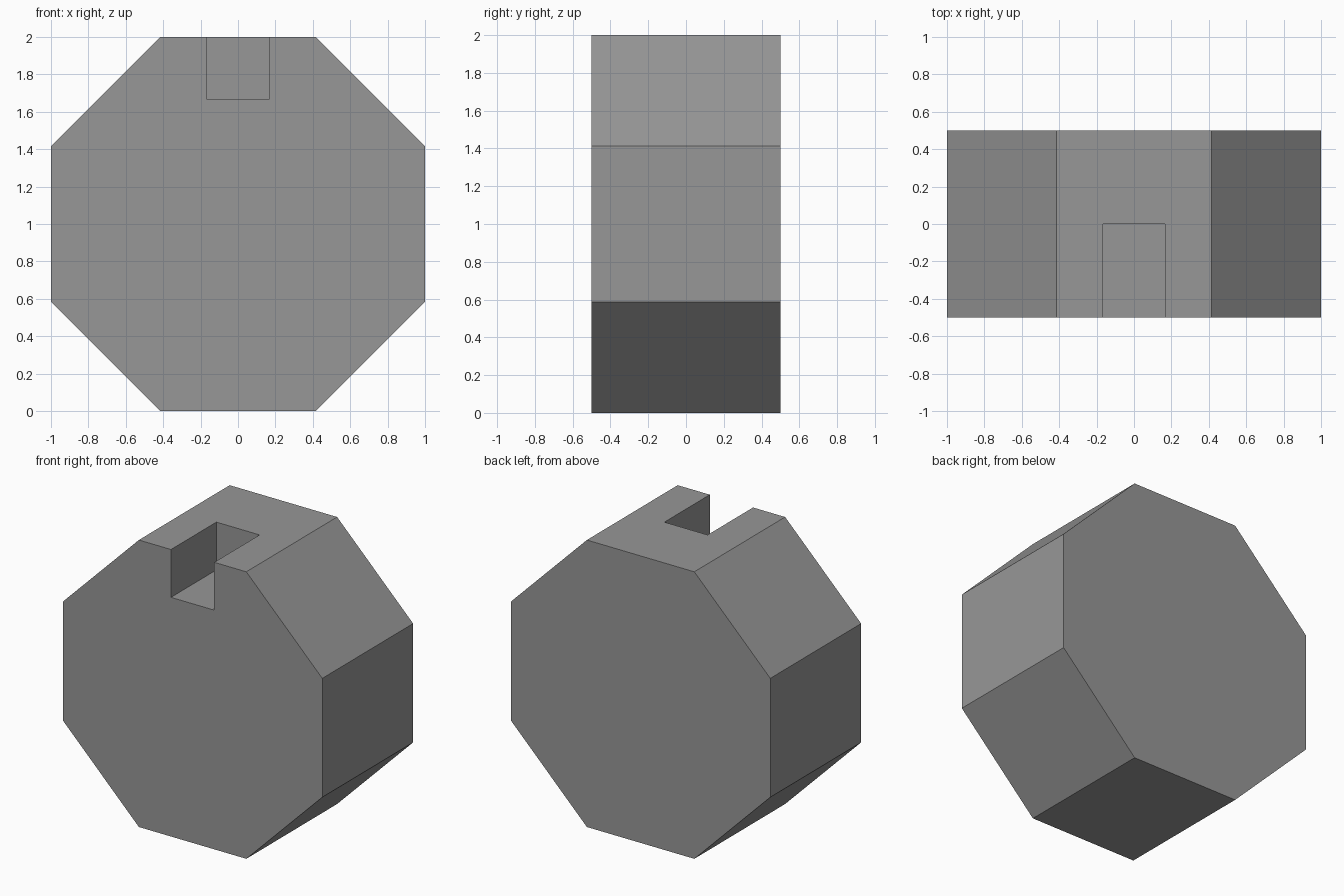
import bpy, bmesh, math

if "Cube" in bpy.data.objects:
    bpy.data.objects.remove(bpy.data.objects["Cube"])

grey = bpy.data.materials.new("mid grey")
grey.diffuse_color = (0.31, 0.31, 0.31, 1)
grey.use_nodes = True
grey.node_tree.nodes["Principled BSDF"].inputs["Base Color"].default_value = grey.diffuse_color


def add_object(name, bm):
    bmesh.ops.recalc_face_normals(bm, faces=bm.faces[:])
    mesh = bpy.data.meshes.new(name)
    bm.to_mesh(mesh)
    bm.free()
    mesh.materials.append(grey)
    obj = bpy.data.objects.new(name, mesh)
    bpy.context.collection.objects.link(obj)
    return obj


# Octagonal block: flat-topped profile extruded from front to back
bm = bmesh.new()
radius = 1 / math.cos(math.pi / 8)
ring = [bm.verts.new((radius * math.cos((i + 0.5) * math.pi / 4), -0.5,
                      1 + radius * math.sin((i + 0.5) * math.pi / 4)))
        for i in range(8)]
face = bm.faces.new(ring)
extruded = bmesh.ops.extrude_face_region(bm, geom=[face], use_keep_orig=True)
for v in extruded["geom"]:
    if isinstance(v, bmesh.types.BMVert):
        v.co.y = 0.5
block = add_object("octagonal_block", bm)

# Notch cutter: open at the top and front, ending at the middle
bm = bmesh.new()
bmesh.ops.create_cube(bm, size=1)
for v in bm.verts:
    v.co.x *= 1 / 3
    v.co.y = 0 if v.co.y > 0 else -0.8
    v.co.z = 2.3 if v.co.z > 0 else 5 / 3
cutter = add_object("notch_cutter", bm)
cutter.hide_render = True

cut = block.modifiers.new("notch", "BOOLEAN")
cut.operation = "DIFFERENCE"
cut.solver = "EXACT"
cut.object = cutter
bpy.context.view_layer.objects.active = block
block.select_set(True)
bpy.ops.object.modifier_apply(modifier=cut.name)
bpy.data.objects.remove(cutter)
